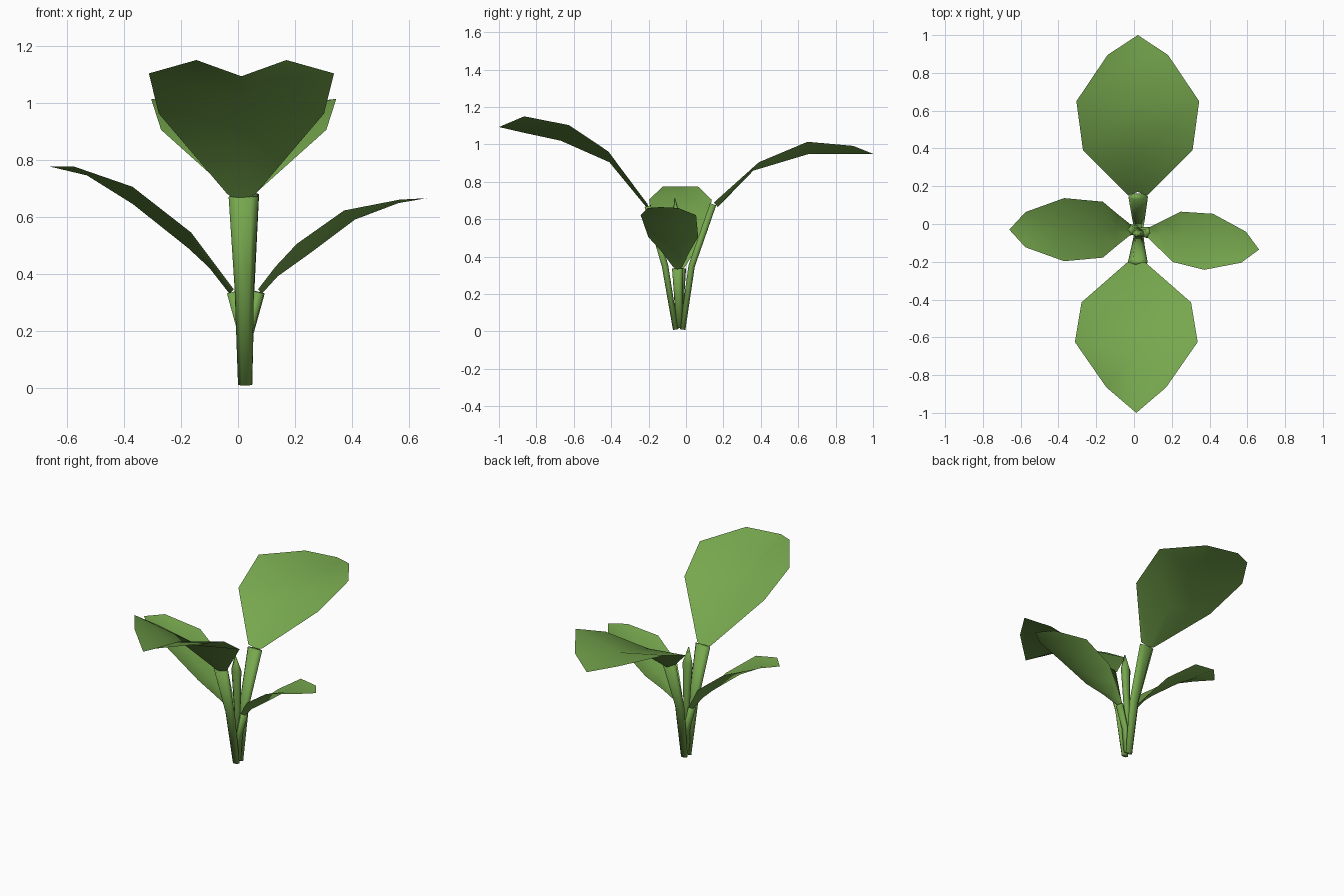
import bpy, bmesh, math
from mathutils import Vector

if "Cube" in bpy.data.objects:
    bpy.data.objects.remove(bpy.data.objects["Cube"])

green = bpy.data.materials.new("leaf green")
green.diffuse_color = (0.18, 0.385, 0.075, 1)
green.use_nodes = True
green.node_tree.nodes["Principled BSDF"].inputs["Base Color"].default_value = green.diffuse_color


def finish(name, bm, recalc=False):
    if recalc:
        bmesh.ops.recalc_face_normals(bm, faces=bm.faces)
    for f in bm.faces:
        f.smooth = True
    mesh = bpy.data.meshes.new(name)
    bm.to_mesh(mesh)
    bm.free()
    mesh.materials.append(green)
    ob = bpy.data.objects.new(name, mesh)
    bpy.context.collection.objects.link(ob)
    return ob


def blade(name, origin, angle, rows, tip):
    """Folded leaf blade; rows = (edge reach, half width, edge z, midrib reach, midrib z)."""
    d = Vector((math.cos(angle), math.sin(angle), 0))
    side = Vector((-d.y, d.x, 0))
    o = Vector((*origin, 0))
    up = Vector((0, 0, 1))
    bm = bmesh.new()
    rings = []
    for re, w, ze, rm, zm in rows:
        e = o + d * re + up * ze
        rings.append([bm.verts.new(p) for p in (e + side * w, o + d * rm + up * zm, e - side * w)])
    for a, b in zip(rings, rings[1:]):
        for i in (0, 1):
            bm.faces.new((a[i], a[i + 1], b[i + 1], b[i]))
    t = bm.verts.new(o + d * tip[0] + up * tip[1])
    for i in (0, 1):
        bm.faces.new((rings[-1][i], rings[-1][i + 1], t))
    return finish(name, bm)


def stem(name, path, angle, sides=6, cap=True):
    """Flattened tapering tube; path = (x, y, z, half width, half depth)."""
    side = Vector((-math.sin(angle), math.cos(angle), 0))
    pts = [Vector(p[:3]) for p in path]
    bm = bmesh.new()
    rings = []
    for i, p in enumerate(path):
        t = (pts[min(i + 1, len(pts) - 1)] - pts[max(i - 1, 0)]).normalized()
        n = side.cross(t)
        ring = []
        for k in range(sides):
            a = 2 * math.pi * k / sides
            v = pts[i] + side * p[3] * math.cos(a) + n * p[4] * math.sin(a)
            v.z = max(v.z, 0)
            ring.append(bm.verts.new(v))
        rings.append(ring)
    for a, b in zip(rings, rings[1:]):
        for k in range(sides):
            j = (k + 1) % sides
            bm.faces.new((a[k], a[j], b[j], b[k]))
    bm.faces.new(rings[0])
    bm.faces.new(rings[-1])
    bmesh.ops.remove_doubles(bm, verts=bm.verts, dist=0.0005)
    return finish(name, bm, True)


FRONT, BACK, LEFT, RIGHT = -math.pi / 2, math.pi / 2, math.pi, math.radians(-8.8)

# Two large upper leaves
blade("front_leaf", (0.012, 0), FRONT, [
    (0.205, 0.05, 0.68, 0.20, 0.65), (0.415, 0.29, 0.962, 0.41, 0.905),
    (0.625, 0.325, 1.103, 0.67, 1.02), (0.865, 0.158, 1.15, 0.865, 1.062)], (1.0, 1.093))
blade("back_leaf", (0.02, 0), BACK, [
    (0.15, 0.05, 0.69, 0.17, 0.665), (0.39, 0.29, 0.905, 0.36, 0.86),
    (0.65, 0.325, 1.014, 0.66, 0.95), (0.895, 0.16, 0.992, 0.89, 0.95)], (1.0, 0.95))

# Two smaller lower leaves
blade("left_leaf", (0, -0.03), LEFT, [
    (0.015, 0.025, 0.345, 0.03, 0.33), (0.09, 0.085, 0.445, 0.10, 0.42),
    (0.165, 0.148, 0.545, 0.175, 0.49), (0.37, 0.167, 0.705, 0.37, 0.645),
    (0.575, 0.093, 0.776, 0.53, 0.745)], (0.66, 0.776))
blade("right_leaf", (0, -0.033), RIGHT, [
    (0.075, 0.025, 0.345, 0.085, 0.33), (0.145, 0.075, 0.425, 0.14, 0.39),
    (0.23, 0.135, 0.505, 0.26, 0.475), (0.40, 0.15, 0.622, 0.415, 0.59),
    (0.587, 0.083, 0.66, 0.57, 0.648)], (0.67, 0.665))

# Stems
stem("front_stem", [(0.025, -0.055, 0.01, 0.025, 0.017), (0.022, -0.112, 0.35, 0.034, 0.02),
                    (0.02, -0.205, 0.67, 0.053, 0.02)], FRONT)
stem("back_stem", [(0.025, -0.018, 0.01, 0.025, 0.017), (0.024, 0.03, 0.35, 0.034, 0.02),
                   (0.022, 0.145, 0.68, 0.052, 0.02)], BACK)
stem("left_stem", [(0.02, -0.035, 0.02, 0.02, 0.015), (0.015, -0.033, 0.19, 0.024, 0.017),
                   (-0.022, -0.03, 0.335, 0.03, 0.02)], LEFT)
stem("right_stem", [(0.028, -0.037, 0.02, 0.02, 0.015), (0.038, -0.04, 0.19, 0.024, 0.017),
                    (0.075, -0.045, 0.335, 0.03, 0.02)], RIGHT)

# Rolled young leaf in the middle
stem("centre_bud", [(0.022, -0.035, 0.02, 0.014, 0.014), (0.022, -0.04, 0.35, 0.022, 0.018),
                    (0.022, -0.05, 0.61, 0.035, 0.022), (0.022, -0.06, 0.71, 0.003, 0.003)], BACK, 5)
